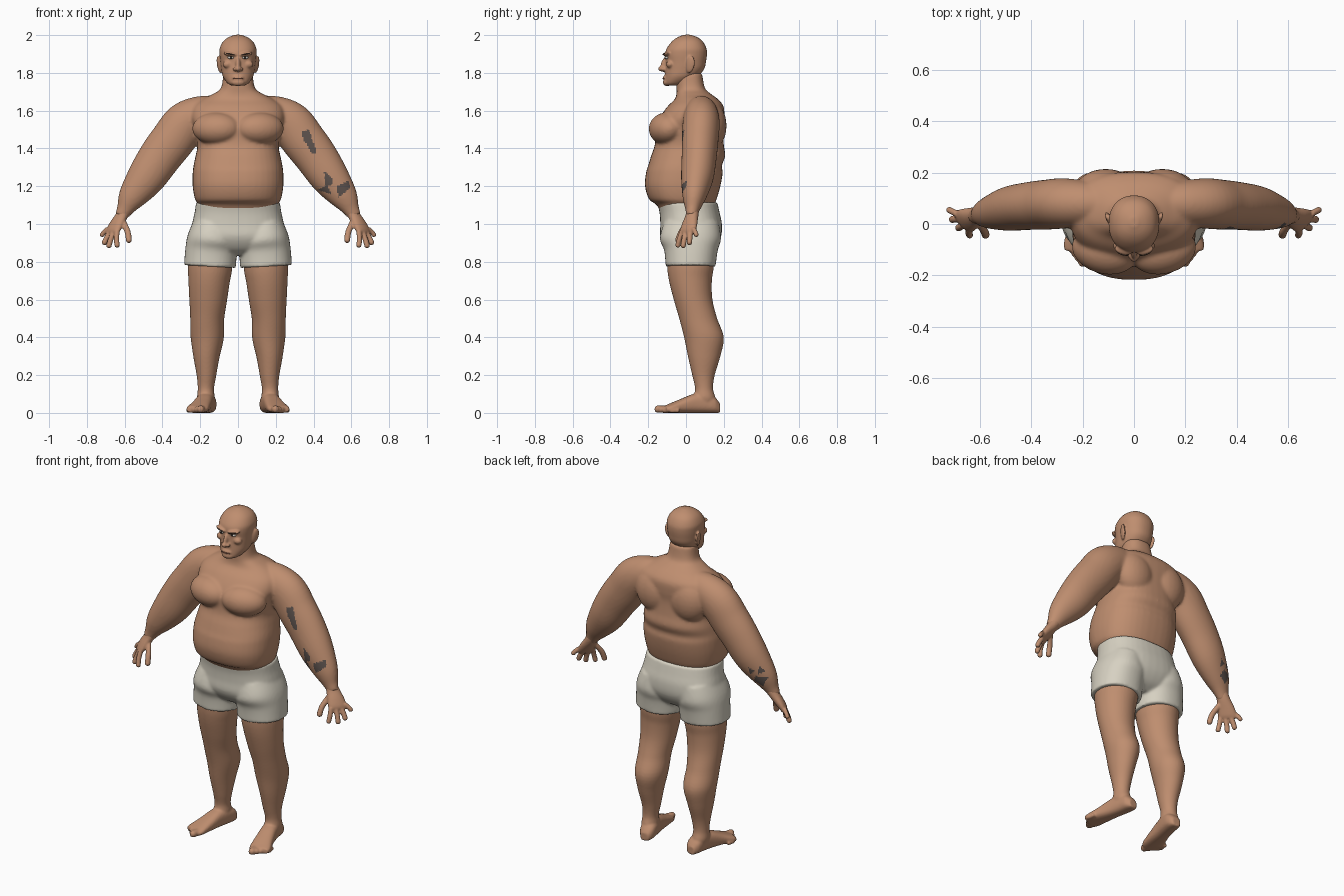
import bpy
import bmesh
import math
from mathutils import Vector, Matrix, Euler

if "Cube" in bpy.data.objects:
    bpy.data.objects.remove(bpy.data.objects["Cube"], do_unlink=True)

X_AXIS, Y_AXIS, Z_AXIS = Vector((1, 0, 0)), Vector((0, 1, 0)), Vector((0, 0, 1))
SIDES = (1, -1)


def material(name, colour):
    mat = bpy.data.materials.new(name)
    mat.use_nodes = True
    mat.diffuse_color = (*colour, 1)
    shader = mat.node_tree.nodes["Principled BSDF"]
    shader.inputs["Base Color"].default_value = (*colour, 1)
    shader.inputs["Roughness"].default_value = 0.8
    return mat


skin = material("skin", (.52, .27, .16))
cloth = material("cream cloth", (.68, .64, .54))
ink = material("tattoo ink", (.11, .085, .075))
hair = material("dark brow", (.08, .045, .03))
white = material("eye white", (.7, .66, .6))
iris_colour = material("iris", (.03, .025, .02))
lip = material("lip", (.27, .11, .07))


def spline_rows(rows, steps=5):
    """Catmull-Rom interpolation of a short list of key rows."""
    rows = [Vector(r) for r in rows]
    padded = [rows[0]] + rows + [rows[-1]]
    out = []
    for p, a, b, q in zip(padded, padded[1:], padded[2:], padded[3:]):
        for k in range(steps):
            t = k / steps
            out.append(a + (b - p) * (t / 2)
                       + (p * 2 - a * 5 + b * 4 - q) * (t * t / 2)
                       + (a * 3 - p - b * 3 + q) * (t ** 3 / 2))
    return out + [rows[-1]]


def tube(bm, rows, ref=Y_AXIS, side=1, power=2.0, sides=40):
    """Loft through rows (x, y, z, half width, half depth); depth lies along ref."""
    rows = spline_rows(rows)
    centres = [Vector(r[:3]) for r in rows]
    rings = []
    for i, row in enumerate(rows):
        tangent = centres[min(i + 1, len(rows) - 1)] - centres[max(i - 1, 0)]
        across = tangent.cross(ref).normalized()
        ring = []
        for k in range(sides):
            angle = math.tau * k / sides
            c, s = math.cos(angle), math.sin(angle)
            c = math.copysign(abs(c) ** (2 / power), c)
            s = math.copysign(abs(s) ** (2 / power), s)
            p = centres[i] + across * (c * row[3]) + ref * (s * row[4])
            ring.append(bm.verts.new((p.x * side, p.y, p.z)))
        rings.append(ring)
    for a, b in zip(rings, rings[1:]):
        for k in range(sides):
            n = (k + 1) % sides
            bm.faces.new((a[k], a[n], b[n], b[k]))
    bm.faces.new(rings[0])
    bm.faces.new(rings[-1])


def upright(rows, x=None):
    """Turn (z, half width, front, back), or (z, x, ...) rows, into tube rows."""
    out = []
    for z, *mid, half, front, back in rows:
        out.append((mid[0] if mid else 0, (front + back) / 2, z, half, (back - front) / 2))
    return out


def ball(bm, centre, radii, turn=(0, 0, 0)):
    matrix = Matrix.LocRotScale(Vector(centre), Euler(turn), Vector(radii))
    bmesh.ops.create_uvsphere(bm, u_segments=24, v_segments=14, radius=1, matrix=matrix)


def digit(bm, points, radius, ref, side):
    """Finger or toe with a rounded tip."""
    tube(bm, [(*p, radius, radius) for p in points], ref, side, sides=16)
    x, y, z = points[-1]
    ball(bm, (x * side, y, z), (radius,) * 3)


def finish(name, bm, mat, voxel=None, smooth=0):
    """Make the object; with a voxel size, fuse the overlapping forms into one skin."""
    bmesh.ops.recalc_face_normals(bm, faces=bm.faces)
    mesh = bpy.data.meshes.new(name)
    bm.to_mesh(mesh)
    bm.free()
    ob = bpy.data.objects.new(name, mesh)
    bpy.context.collection.objects.link(ob)
    if voxel:
        fuse = ob.modifiers.new("fuse", 'REMESH')
        fuse.mode, fuse.voxel_size = 'VOXEL', voxel
        relax = ob.modifiers.new("relax", 'SMOOTH')
        relax.factor, relax.iterations = .5, smooth
        graph = bpy.context.evaluated_depsgraph_get()
        ob.data = bpy.data.meshes.new_from_object(ob.evaluated_get(graph))
        ob.modifiers.clear()
    ob.data.name = name
    ob.data.materials.clear()
    ob.data.materials.append(mat)
    ob.data.shade_smooth()
    return ob


# Torso with neck, chest and arms
bm = bmesh.new()
tube(bm, upright([
    (1.02, .2, -.11, .14), (1.1, .21, -.155, .15), (1.13, .228, -.195, .162),
    (1.2, .24, -.217, .182), (1.27, .24, -.212, .194), (1.31, .235, -.2, .19),
    (1.36, .225, -.185, .208), (1.42, .215, -.165, .2), (1.5, .23, -.16, .196),
    (1.56, .25, -.14, .202), (1.62, .24, -.1, .2), (1.66, .19, -.06, .17),
    (1.69, .13, -.05, .13), (1.72, .09, -.05, .1), (1.8, .077, -.05, .085)]), power=2.4)
for s in SIDES:
    ball(bm, (.115 * s, -.105, 1.505), (.13, .09, .085), (.2, 0, .25 * s))
    ball(bm, (.11 * s, .13, 1.52), (.12, .085, .13))
    tube(bm, [
        (.1, .08, 1.6, .08, .07), (.2, .08, 1.578, .1, .09), (.28, .08, 1.53, .116, .098),
        (.345, .075, 1.445, .117, .097), (.41, .07, 1.36, .113, .093),
        (.487, .06, 1.245, .102, .086), (.56, .045, 1.145, .075, .063),
        (.6, .035, 1.075, .044, .038), (.62, .03, 1.04, .034, .03)], side=s)
body = finish("torso_and_arms", bm, skin, .008, 9)

# Tattoo patches: (front or back, corners in x and z)
patches = [
    (-1, [(.34, 1.49), (.375, 1.5), (.415, 1.38), (.395, 1.365), (.345, 1.45)]),
    (-1, [(.455, 1.28), (.495, 1.25), (.5, 1.21), (.465, 1.2)]),
    (-1, [(.525, 1.2), (.585, 1.23), (.595, 1.19), (.53, 1.14)]),
    (-1, [(.42, 1.18), (.475, 1.21), (.49, 1.16)]),
    (1, [(-.6, 1.2), (-.56, 1.18), (-.57, 1.23)]),
    (1, [(-.55, 1.2), (-.52, 1.17), (-.51, 1.22)]),
    (1, [(-.61, 1.16), (-.55, 1.17), (-.53, 1.13), (-.58, 1.1)]),
]


def inside(x, z, corners):
    signs = {(bx - ax) * (z - az) > (bz - az) * (x - ax)
             for (ax, az), (bx, bz) in zip(corners, corners[1:] + corners[:1])}
    return len(signs) == 1


body.data.materials.append(ink)
for face in body.data.polygons:
    x, y, z = face.center
    if abs(x) > .3 and any((y - .05) * facing > 0 and inside(x, z, corners)
                           for facing, corners in patches):
        face.material_index = 1

# Hands: the palm spreads along a slanted line of knuckles
spread = Vector((.65, .76, 0)).normalized()
fingers = [
    [(.64, -.02, .965), (.643, -.035, .92), (.64, -.043, .888)],
    [(.658, -.002, .96), (.675, -.01, .915), (.683, -.015, .886)],
    [(.676, .02, .96), (.696, .02, .925), (.707, .018, .902)],
    [(.69, .04, .975), (.71, .05, .955), (.719, .054, .943)],
    [(.612, .015, 1.02), (.585, -.025, .96), (.578, -.042, .915)],
]
for s, name in zip(SIDES, ("left_hand", "right_hand")):
    bm = bmesh.new()
    tube(bm, [
        (.592, .036, 1.09, .037, .034), (.615, .032, 1.045, .03, .037),
        (.643, .02, 1., .026, .048), (.662, .01, .965, .021, .052),
        (.67, .008, .948, .014, .045)], spread, s)
    for i, points in enumerate(fingers):
        digit(bm, points, (.014, .0145, .0145, .013, .016)[i], Y_AXIS, s)
    finish(name, bm, skin, .005, 3)

# Legs, feet and toes
for s, name in zip(SIDES, ("left_leg", "right_leg")):
    bm = bmesh.new()
    tube(bm, upright([
        (.9, .145, .11, -.1, .14), (.78, .148, .118, -.1, .147), (.7, .153, .11, -.09, .137),
        (.6, .158, .1, -.065, .14), (.5, .163, .09, -.036, .165), (.4, .163, .088, -.01, .2),
        (.3, .167, .07, .01, .182), (.2, .167, .052, .033, .152), (.13, .17, .043, .048, .143),
        (.08, .17, .046, .04, .155), (.04, .168, .035, .05, .15)]), side=s)
    tube(bm, [
        (x, y, h / 2, w, h / 2) for x, y, w, h in (
            (.155, .18, .025, .05), (.157, .15, .043, .085), (.165, .1, .046, .105),
            (.178, .04, .047, .1), (.195, -.03, .053, .072), (.213, -.09, .06, .046),
            (.22, -.115, .054, .036))], Z_AXIS, s, power=2.6)
    for i in range(5):
        t = i / 4
        radius = .02 - .008 * t
        x, y = .198 + .064 * t, -.148 + .072 * t
        digit(bm, [(x - .008, y + .04, radius), (x, y, radius)], radius, Z_AXIS, s)
    finish(name, bm, skin, .006, 4)

# Shorts: hips with two wide legs
bm = bmesh.new()
tube(bm, upright([
    (1.115, .222, -.152, .166), (1.06, .23, -.14, .178), (1., .243, -.136, .19),
    (.93, .25, -.135, .185), (.87, .2, -.1, .15), (.835, .12, -.05, .1)]), power=2.4)
for s in SIDES:
    tube(bm, upright([
        (1., .12, .115, -.12, .175), (.92, .136, .132, -.138, .185),
        (.86, .143, .136, -.115, .168), (.775, .148, .138, -.108, .157)]), side=s, power=2.2)
finish("shorts", bm, cloth, .008, 6)

# Head with brow, nose, cheeks, lips, chin and ears
bm = bmesh.new()
tube(bm, upright([
    (1.732, .03, -.105, -.04), (1.745, .055, -.114, 0), (1.78, .08, -.112, .06),
    (1.82, .089, -.11, .096), (1.86, .094, -.108, .106), (1.9, .098, -.11, .111),
    (1.93, .097, -.102, .108), (1.965, .08, -.076, .09), (1.988, .052, -.046, .062),
    (2.002, .015, -.01, .025)]), power=2.2)
ball(bm, (0, -.112, 1.845), (.013, .022, .042), (-.3, 0, 0))
ball(bm, (0, -.13, 1.822), (.016, .018, .014))
ball(bm, (0, -.102, 1.75), (.036, .02, .02))
ball(bm, (0, -.108, 1.772), (.032, .014, .016))
for s in SIDES:
    ball(bm, (.014 * s, -.12, 1.82), (.013, .013, .011))
    ball(bm, (.042 * s, -.102, 1.9), (.036, .018, .011), (0, -.15 * s, .25 * s))
    ball(bm, (.055 * s, -.085, 1.845), (.026, .02, .02))
    ball(bm, (.099 * s, .022, 1.845), (.01, .025, .047), (-.2, .1 * s, -.35 * s))
    ball(bm, (.084 * s, .02, 1.845), (.015, .015, .03))
finish("head", bm, skin, .005, 4)


def detail(name, mat, centre, radii, turn=(0, 0, 0)):
    bm = bmesh.new()
    ball(bm, centre, radii, turn)
    finish(name, bm, mat)


# Painted face details
detail("mouth", lip, (0, -.117, 1.77), (.027, .0075, .004))
for s, side in zip(SIDES, ("left", "right")):
    detail(side + "_eye", white, (.038 * s, -.1, 1.881), (.017, .012, .008), (0, 0, .2 * s))
    detail(side + "_iris", iris_colour, (.037 * s, -.109, 1.881), (.007, .005, .007))
    detail(side + "_eyebrow", hair, (.042 * s, -.115, 1.9), (.024, .007, .004),
           (0, -.2 * s, .25 * s))
